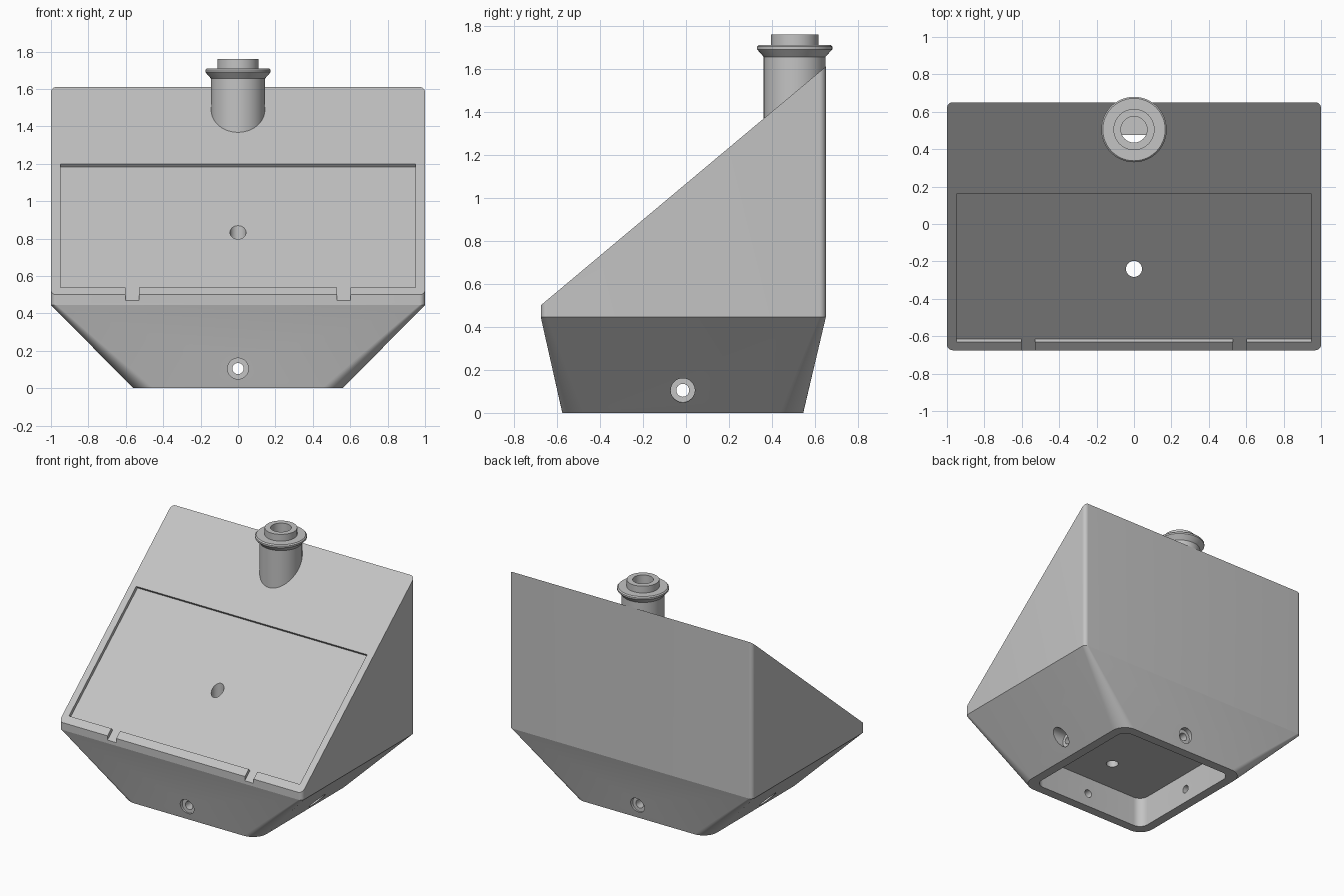
import bpy, bmesh, math
from mathutils import Matrix, Vector

cube = bpy.data.objects.get("Cube")
if cube:
    bpy.data.objects.remove(cube, do_unlink=True)

grey = bpy.data.materials.new("plain grey")
grey.use_nodes = True
grey.diffuse_color = (0.55, 0.55, 0.55, 1)
grey.node_tree.nodes["Principled BSDF"].inputs["Base Color"].default_value = grey.diffuse_color

FRONT, BACK, SILL, TOP = -0.675, 0.65, 0.5, 1.61
MID_Y = -0.015                      # centre of the base opening
along = Vector((0, BACK - FRONT, TOP - SILL)).normalized()
out = Vector((0, -along.z, along.y))


def slope_z(y):
    return SILL + (y - FRONT) * (TOP - SILL) / (BACK - FRONT)


def finish(name, bm):
    bmesh.ops.recalc_face_normals(bm, faces=bm.faces[:])
    mesh = bpy.data.meshes.new(name)
    bm.to_mesh(mesh)
    bm.free()
    mesh.materials.append(grey)
    obj = bpy.data.objects.new(name, mesh)
    bpy.context.collection.objects.link(obj)
    return obj


def rounded_rect(half_x, y0, y1, r, height, steps=10):
    """Ring of points; height is a function of y."""
    pts = []
    corners = ((half_x - r, y1 - r), (r - half_x, y1 - r),
               (r - half_x, y0 + r), (half_x - r, y0 + r))
    for i, (cx, cy) in enumerate(corners):
        for k in range(steps + 1):
            a = math.pi / 2 * (i + k / steps)
            x, y = cx + r * math.cos(a), cy + r * math.sin(a)
            pts.append((x, y, height(y)))
    return pts


def loft(name, rings, closed=False):
    """Skin rings of equal length; cap the ends unless the loft closes."""
    bm = bmesh.new()
    loops = [[bm.verts.new(p) for p in ring] for ring in rings]
    pairs = list(zip(loops, loops[1:]))
    if closed:
        pairs.append((loops[-1], loops[0]))
    else:
        bm.faces.new(loops[0])
        bm.faces.new(loops[-1])
    n = len(loops[0])
    for a, b in pairs:
        for i in range(n):
            j = (i + 1) % n
            bm.faces.new((a[i], a[j], b[j], b[i]))
    return finish(name, bm)


def rod(name, radius, start, end):
    start, end = Vector(start), Vector(end)
    axis = end - start
    spin = axis.to_track_quat('Z', 'Y').to_matrix().to_4x4()
    bm = bmesh.new()
    bmesh.ops.create_cone(bm, cap_ends=True, segments=48, radius1=radius, radius2=radius,
                          depth=axis.length,
                          matrix=Matrix.Translation((start + end) / 2) @ spin)
    return finish(name, bm)


def slope_block(name, x0, x1, s0, s1, depth):
    """Block lying on the slope, sunk by depth."""
    origin = Vector((0, FRONT, SILL))
    sides = [(s0, -depth), (s1, -depth), (s1, 0.1), (s0, 0.1)]
    return loft(name, [[origin + along * s + out * d + Vector((x, 0, 0)) for s, d in sides]
                       for x in (x0, x1)])


def cut(target, cutter):
    mod = target.modifiers.new("cut", 'BOOLEAN')
    mod.operation, mod.solver, mod.object = 'DIFFERENCE', 'EXACT', cutter
    bpy.context.view_layer.objects.active = target
    bpy.ops.object.modifier_apply(modifier=mod.name)
    bpy.data.objects.remove(cutter, do_unlink=True)


# Housing: flared base, straight walls, sloped top
body = loft("housing", [
    rounded_rect(0.56, -0.575, 0.545, 0.11, lambda y: 0),
    rounded_rect(1.0, FRONT, BACK, 0.03, lambda y: 0.445),
    rounded_rect(1.0, FRONT, BACK, 0.03, slope_z)])

# Cavity under the base
cut(body, loft("cavity_cutter", [
    rounded_rect(0.49, MID_Y - 0.49, MID_Y + 0.49, 0.07, lambda y, z=z: z)
    for z in (-0.1, 0.23)]))

# Shallow panel recess and two notches through the sill
cut(body, slope_block("panel_cutter", -0.95, 0.95, 0.059, 1.09, 0.024))
for x in (-0.565, 0.565):
    cut(body, slope_block("notch_cutter", x - 0.036, x + 0.036, -0.12, 0.08, 0.024))

# Vertical bores: panel hole and spout shaft
cut(body, rod("panel_hole_cutter", 0.043, (0, -0.24, 0.1), (0, -0.24, 1.5)))
cut(body, rod("shaft_cutter", 0.072, (0, 0.505, 0.2), (0, 0.505, 1.9)))

# Cross bores through the base, each with counterbored ends
Z = 0.105
cut(body, rod("bore_cutter", 0.03, (0, -1, Z), (0, 1, Z)))
cut(body, rod("bore_cutter", 0.03, (-1.2, MID_Y, Z), (1.2, MID_Y, Z)))
for side in (-1, 1):
    cut(body, rod("counterbore_cutter", 0.056, (0, MID_Y + side * 0.56, Z), (0, side * 0.9, Z)))
    cut(body, rod("counterbore_cutter", 0.056, (side * 0.6, MID_Y, Z), (side * 1.1, MID_Y, Z)))

# Spout: pipe, flared collar and neck turned from one profile
profile = [(0.07, 1.2), (0.144, 1.2), (0.144, 1.655), (0.175, 1.69), (0.175, 1.702),
           (0.167, 1.71), (0.11, 1.71), (0.11, 1.76), (0.07, 1.76)]
turns = [2 * math.pi * i / 48 for i in range(48)]
spout = loft("spout", [[(r * math.cos(a), 0.505 + r * math.sin(a), z) for a in turns]
                       for r, z in profile], closed=True)

# Smooth the rounded parts, keep the edges crisp
bpy.ops.object.select_all(action='DESELECT')
for obj in (body, spout):
    obj.select_set(True)
bpy.context.view_layer.objects.active = body
bpy.ops.object.shade_smooth_by_angle(angle=math.radians(12))
